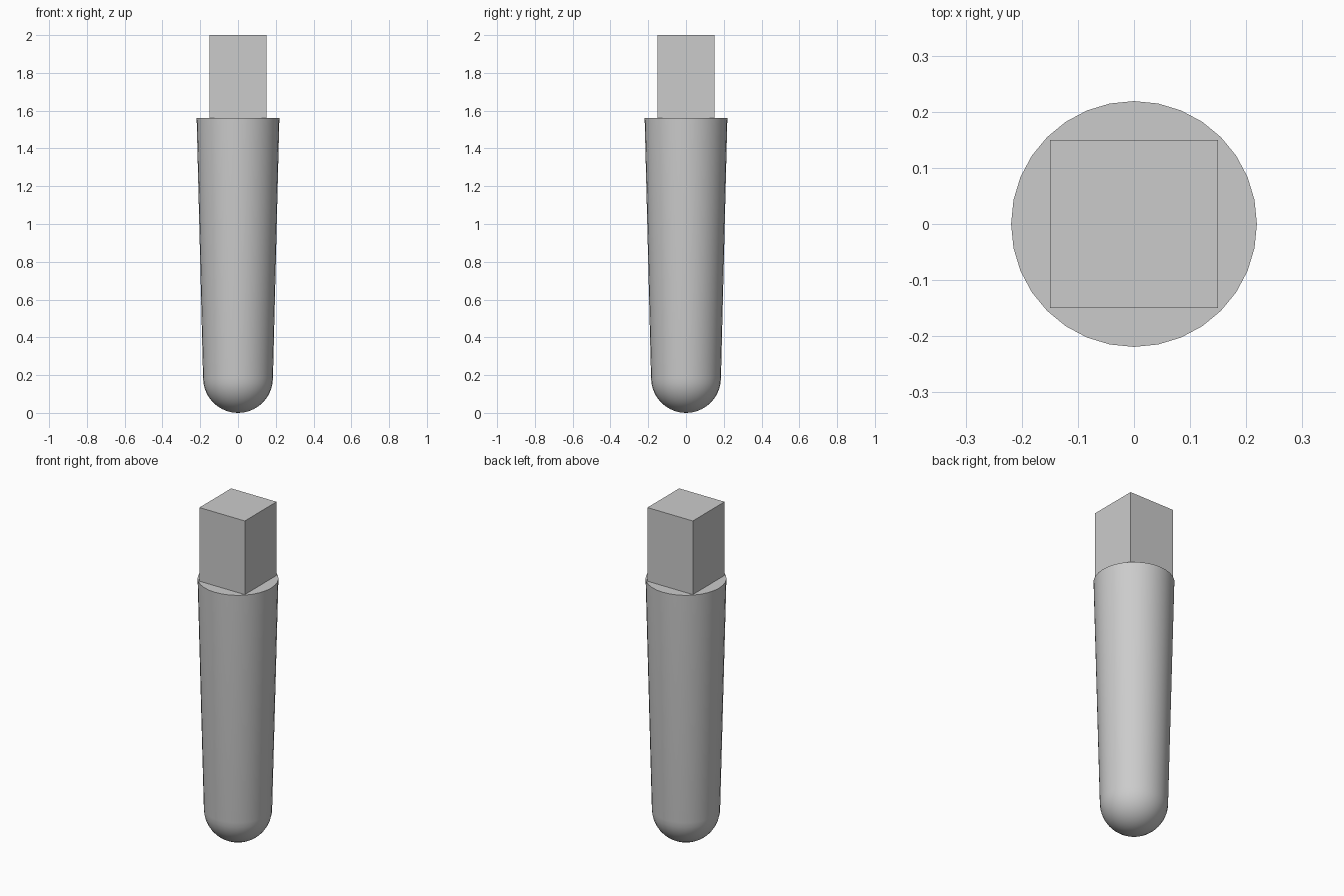
import bpy
import bmesh
import math

cube = bpy.data.objects.get("Cube")
if cube:
    bpy.data.objects.remove(cube, do_unlink=True)

SIDES = 32
TIP_R = 0.185      # rounded end
RIM_R = 0.219      # wide end of the taper
RIM_Z = 1.56
TOP_Z = 2.0
PEG_HALF = 0.15

grey = bpy.data.materials.new("light_grey")
grey.use_nodes = True
colour = (0.6, 0.6, 0.6, 1)
grey.diffuse_color = colour
grey.node_tree.nodes["Principled BSDF"].inputs["Base Color"].default_value = colour


def add_object(name, bm):
    bmesh.ops.recalc_face_normals(bm, faces=bm.faces)
    mesh = bpy.data.meshes.new(name)
    bm.to_mesh(mesh)
    bm.free()
    mesh.materials.append(grey)
    obj = bpy.data.objects.new(name, mesh)
    bpy.context.collection.objects.link(obj)
    return obj


# Tapered round body with a hemispherical lower end, spun from a profile
steps = 10
profile = []
for i in range(steps + 1):
    a = math.pi / 2 * i / steps
    profile.append((TIP_R * math.sin(a), TIP_R * (1 - math.cos(a))))
profile += [(RIM_R, RIM_Z), (0, RIM_Z)]

bm = bmesh.new()
verts = [bm.verts.new((r, 0, z)) for r, z in profile]
edges = [bm.edges.new(pair) for pair in zip(verts, verts[1:])]
bmesh.ops.spin(bm, geom=verts + edges, cent=(0, 0, 0), axis=(0, 0, 1),
               angle=2 * math.pi, steps=SIDES, use_duplicate=False)
bmesh.ops.remove_doubles(bm, verts=bm.verts, dist=0.0001)
body = add_object("tapered_body", bm)
bpy.ops.object.select_all(action="DESELECT")
body.select_set(True)
bpy.context.view_layer.objects.active = body
bpy.ops.object.shade_smooth_by_angle(angle=math.radians(35))

# Square peg standing on the flat end
bm = bmesh.new()
bmesh.ops.create_cube(bm, size=1)
height = TOP_Z - RIM_Z
bmesh.ops.scale(bm, vec=(2 * PEG_HALF, 2 * PEG_HALF, height), verts=bm.verts)
bmesh.ops.translate(bm, vec=(0, 0, RIM_Z + height / 2), verts=bm.verts)
add_object("square_peg", bm)
